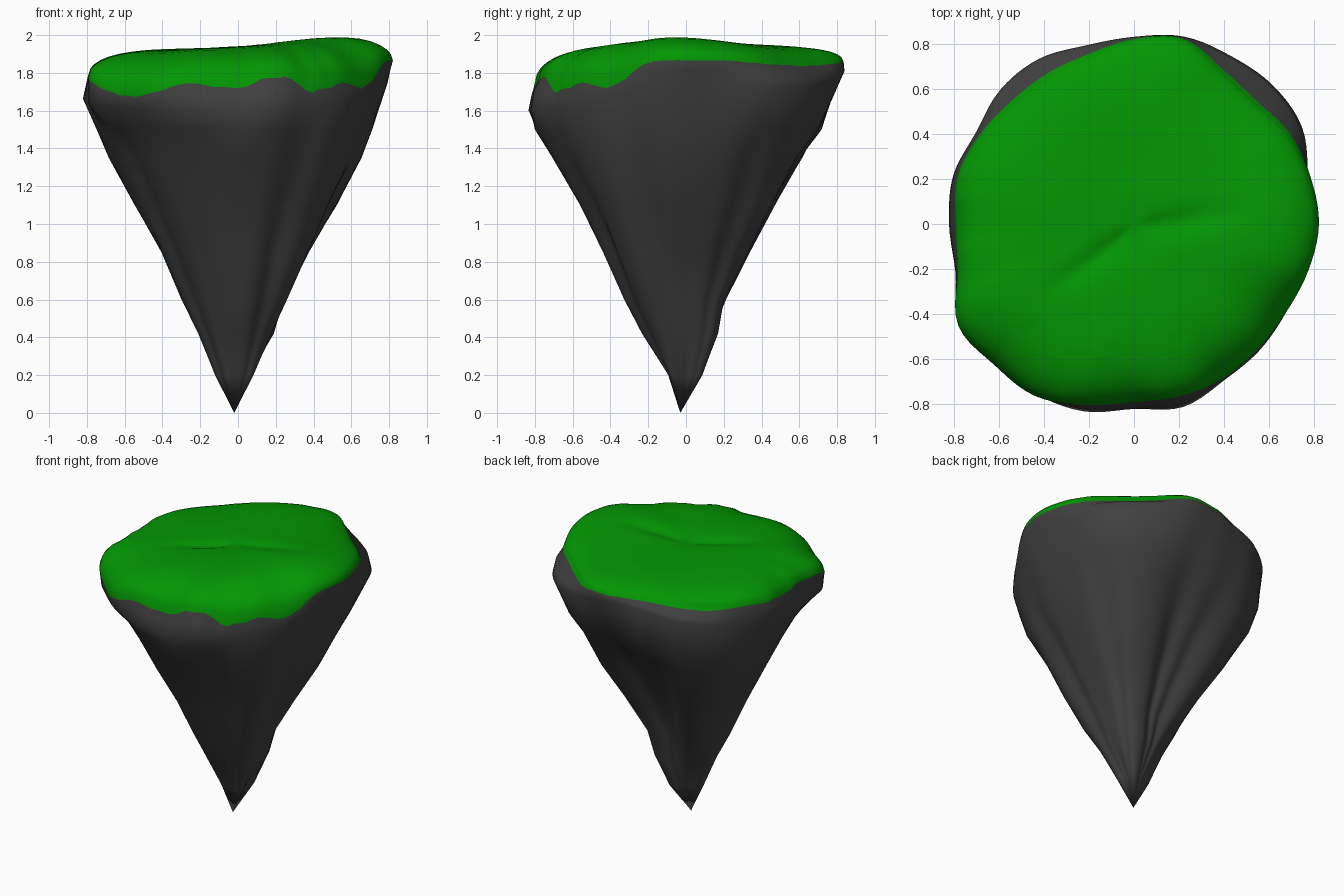
import bpy, bmesh, math
from mathutils import Vector, noise

if "Cube" in bpy.data.objects:
    bpy.data.objects.remove(bpy.data.objects["Cube"], do_unlink=True)

SEGMENTS = 120

# Rock radius at each height, for eight directions counter-clockwise from +x
LEVELS = [.2, .42, .6, .85, 1.1, 1.35, 1.5]
PROFILES = [
    [.06, .19, .24, .37, .52, .65, .71],
    [.11, .21, .26, .41, .56, .68, .78],
    [.06, .16, .19, .31, .44, .60, .72],
    [.06, .16, .27, .43, .60, .76, .81],
    [.12, .21, .30, .41, .54, .67, .745],
    [.11, .21, .30, .42, .55, .67, .76],
    [.09, .23, .32, .43, .565, .71, .80],
    [.11, .22, .33, .46, .58, .71, .75],
]
# Widest rock outline, grass outline and grass fringe height, every 15 degrees
RIM = [.79, .80, .86, .87, .86, .86, .83, .82, .845, .84, .81, .83,
       .82, .82, .89, .87, .87, .86, .82, .84, .80, .79, .78, .79]
GRASS = [.82, .81, .80, .77, .79, .85, .82, .78, .77, .77, .79, .81,
         .79, .81, .90, .88, .88, .83, .79, .79, .79, .78, .78, .80]
FRINGE = [1.865, 1.865, 1.85, 1.84, 1.84, 1.855, 1.855, 1.85,
          1.82, 1.79, 1.80, 1.79, 1.78, 1.79, 1.76, 1.68,
          1.70, 1.74, 1.72, 1.78, 1.70, 1.75, 1.73, 1.85]
# Height of the widest rock, every 45 degrees
RIM_Z = [1.74, 1.72, 1.82, 1.72, 1.66, 1.62, 1.60, 1.64]
# Direction in degrees of the gullies
GULLIES = [32, 83, 108, 212, 297, 338]


def around(values, angle):
    """Smooth periodic interpolation of values spread round a circle."""
    n = len(values)
    t = angle / math.tau * n
    i = int(t)
    t -= i
    a, b, c, d = (values[(i + k) % n] for k in (-1, 0, 1, 2))
    return b + t / 2 * (c - a + t * (2*a - 5*b + 4*c - d + t * (3*(b - c) + d - a)))


def material(name, colour):
    mat = bpy.data.materials.new(name)
    mat.use_nodes = True
    mat.diffuse_color = (*colour, 1)
    shader = mat.node_tree.nodes["Principled BSDF"]
    shader.inputs["Base Color"].default_value = (*colour, 1)
    shader.inputs["Roughness"].default_value = .9
    return mat


def groove(angle, z):
    """Gullies and fine ridges running down the rock, fading at the top."""
    fade = min(1, (1.65 - z) / .7)
    p = Vector((math.cos(angle) * 3, math.sin(angle) * 3, z * 2))
    cut = sum(math.exp(-((math.degrees(angle) - g) / 9) ** 2) for g in GULLIES)
    return 1 + fade * (.04 * noise.noise(p) - .08 * cut)


def meadow(x, y):
    """Rolling top with a mound on one side and a winding crease."""
    mound = .042 * math.exp(-((x - .56) ** 2 + (y + .08) ** 2) / .12)
    off = y + .03 - x * (.2 if x > 0 else .7)
    reach = math.exp(-(math.hypot(x, y) / .42) ** 4)
    crease = .022 * reach * math.exp(-(off / .06) ** 2)
    return 1.938 + .035 * x + mound - crease + .008 * noise.noise(Vector((x * 3, y * 3, 0)))


bm = bmesh.new()
angles = [math.tau * i / SEGMENTS for i in range(SEGMENTS)]


def ring(place):
    return [bm.verts.new(place(a)) for a in angles]


def polar(radius, angle, z):
    return radius * math.cos(angle), radius * math.sin(angle), z


def fringe_z(a):
    # Ragged edge, strongest along the front
    front = max(0, -math.sin(a + .2))
    return around(FRINGE, a) + (.006 + .02 * front) * noise.noise(
        Vector((math.cos(a) * 9, math.sin(a) * 9, 4)))


# Rock rings from the point up to the rim
rings = []
for k, z in enumerate(LEVELS):
    column = [p[k] for p in PROFILES]
    rings.append(ring(lambda a: polar(around(column, a) * groove(a, z), a, z)))
rings.append(ring(lambda a: polar(around(RIM, a), a, around(RIM_Z, a))))
rings.append(ring(lambda a: polar(
    .45 * around(RIM, a) + .55 * max(around(GRASS, a), around(RIM, a) - .03), a,
    .4 * around(RIM_Z, a) + .6 * fringe_z(a))))
rock_rings = len(rings)

# Grass rings from the fringe in to the middle
for f in (1, .985, .96, .92, .86, .79, .7, .6, .5, .4, .3, .2, .1):
    def grass_point(a):
        r = around(GRASS, a) * f
        low = fringe_z(a)
        high = meadow(r * math.cos(a), r * math.sin(a))
        power = 6 - max(0, -math.sin(a))
        return polar(r, a, low + (high - low) * math.sqrt(1 - f ** power))
    rings.append(ring(grass_point))

# Skin between the rings, grass above the fringe
for k, (low, high) in enumerate(zip(rings, rings[1:])):
    for i in range(SEGMENTS):
        j = (i + 1) % SEGMENTS
        face = bm.faces.new((low[i], low[j], high[j], high[i]))
        face.material_index = int(k >= rock_rings)

# Close the point and the middle of the meadow
tip = bm.verts.new((-.02, -.03, 0))
middle = bm.verts.new((0, 0, meadow(0, 0)))
for i in range(SEGMENTS):
    j = (i + 1) % SEGMENTS
    bm.faces.new((tip, rings[0][j], rings[0][i]))
    bm.faces.new((middle, rings[-1][i], rings[-1][j])).material_index = 1
bmesh.ops.recalc_face_normals(bm, faces=bm.faces)

mesh = bpy.data.meshes.new("floating_island")
bm.to_mesh(mesh)
bm.free()
mesh.materials.append(material("dark_rock", (.052, .052, .052)))
mesh.materials.append(material("grass_green", (.001, .31, .001)))
island = bpy.data.objects.new("floating_island", mesh)
bpy.context.collection.objects.link(island)
bpy.context.view_layer.objects.active = island
island.select_set(True)
bpy.ops.object.shade_smooth_by_angle(angle=math.radians(70))
